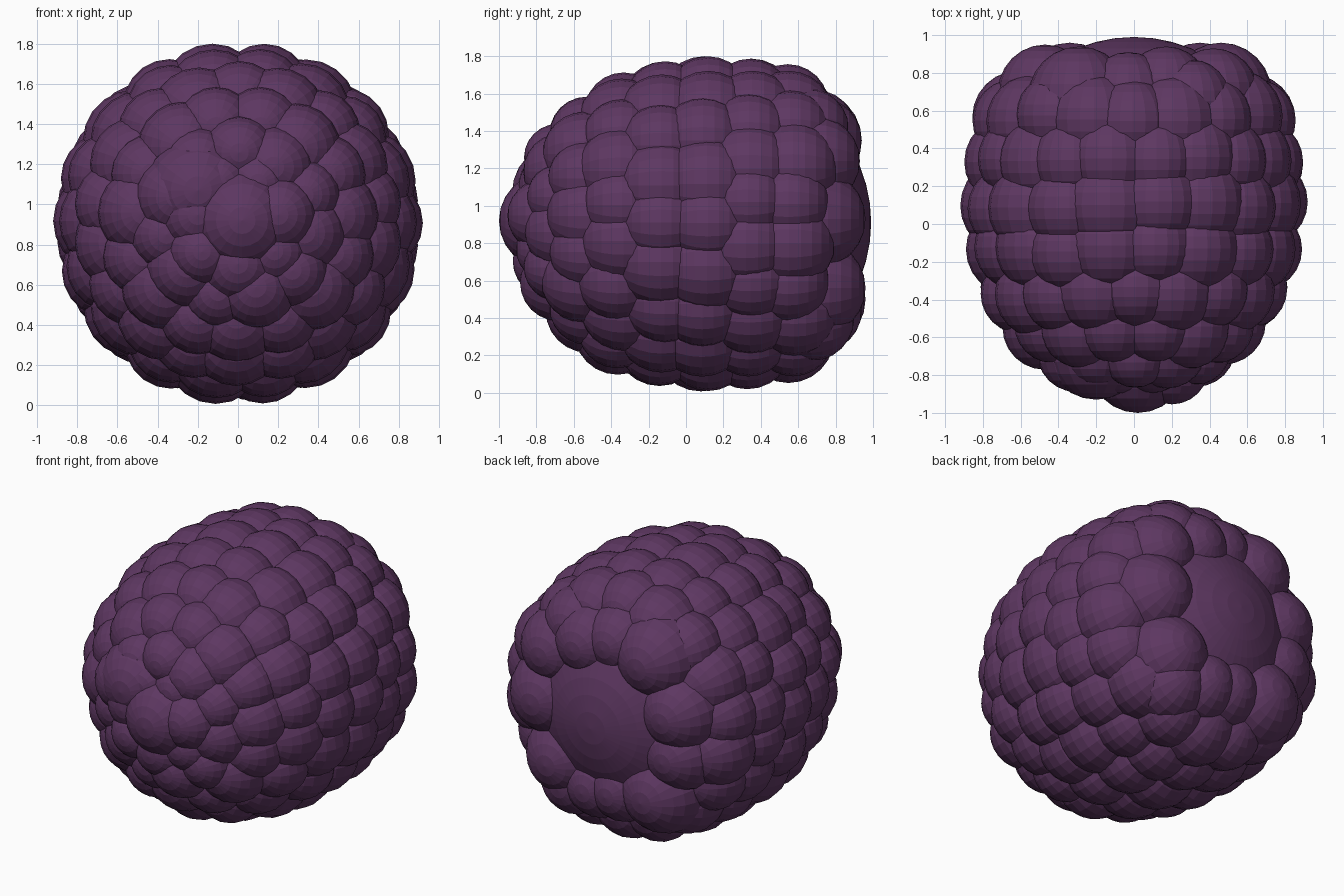
import bpy, bmesh, math, random
from mathutils import Matrix, Vector

random.seed(4)
cube = bpy.data.objects.get("Cube")
if cube:
    bpy.data.objects.remove(cube, do_unlink=True)

# Single berry colour
purple = bpy.data.materials.new("dark_purple")
purple.use_nodes = True
colour = (0.11, 0.038, 0.12, 1)
purple.diffuse_color = colour
purple.node_tree.nodes["Principled BSDF"].inputs["Base Color"].default_value = colour

MID_Z = 0.905
TURN = Matrix.Rotation(math.pi / 2, 4, 'X')  # sphere poles lie along the berry's axis


def bead_cluster(name, beads, segments=20, rings=12):
    """One object made of faceted spheres, each given as x, y, z, radius."""
    bm = bmesh.new()
    for x, y, z, radius in beads:
        place = Matrix.Translation(Vector((x, y, z))) @ TURN
        bmesh.ops.create_uvsphere(bm, u_segments=segments, v_segments=rings,
                                  radius=radius, matrix=place)
    mesh = bpy.data.meshes.new(name)
    bm.to_mesh(mesh)
    bm.free()
    mesh.materials.append(purple)
    obj = bpy.data.objects.new(name, mesh)
    bpy.context.collection.objects.link(obj)
    return obj


def bead_ring(y, edge, count, bead_radius, phase):
    """Beads around the y axis that reach out to the edge radius, alternating in size."""
    beads = []
    for i in range(count):
        angle = math.tau * (i + phase) / count + random.uniform(-0.02, 0.02)
        size = bead_radius + (0.015 if i % 2 else -0.01)
        reach = edge - size
        beads.append((reach * math.sin(angle), y + random.uniform(-0.02, 0.02),
                      MID_Z + 0.98 * reach * math.cos(angle), size))
    return beads


# Core, exposed at the back
bead_cluster("core", [(0, 0.2, 0.91, 0.79)], 40, 24)

# Rows of beads from the back shoulder to the front:
# y, edge radius, count, bead radius, phase
rows = [
    (0.56, 0.865, 18, 0.23, 0),
    (0.34, 0.905, 20, 0.23, 0.5),
    (0.10, 0.92, 18, 0.24, 0.5),
    (-0.13, 0.89, 18, 0.23, 0.5),
    (-0.35, 0.82, 18, 0.22, 0),
    (-0.53, 0.70, 15, 0.21, 0.5),
    (-0.67, 0.54, 11, 0.19, 0),
    (-0.74, 0.40, 7, 0.18, 0.5),
]
for n, row in enumerate(rows):
    bead_cluster(f"bead_row_{n + 1}", bead_ring(*row))

# Front tip
bead_cluster("front_tip", [(0.02, -0.74, 0.92, 0.26), (-0.2, -0.66, 1.07, 0.27)])

# Larger uneven beads around the back opening
bead_cluster("back_rim", [
    (-0.29, 0.67, 1.35, 0.27),
    (-0.47, 0.70, 1.05, 0.25),
    (-0.47, 0.69, 0.78, 0.24),
    (-0.34, 0.69, 0.50, 0.27),
    (-0.07, 0.72, 0.46, 0.22),
    (0.10, 0.72, 0.44, 0.22),
    (0.35, 0.70, 0.56, 0.26),
    (0.46, 0.69, 0.93, 0.27),
    (0.42, 0.69, 1.24, 0.24),
    (0.17, 0.71, 1.35, 0.23),
    (-0.03, 0.69, 1.40, 0.22),
    (0.30, 0.67, 0.40, 0.23),
    (0.30, 0.65, 1.41, 0.22),
])
